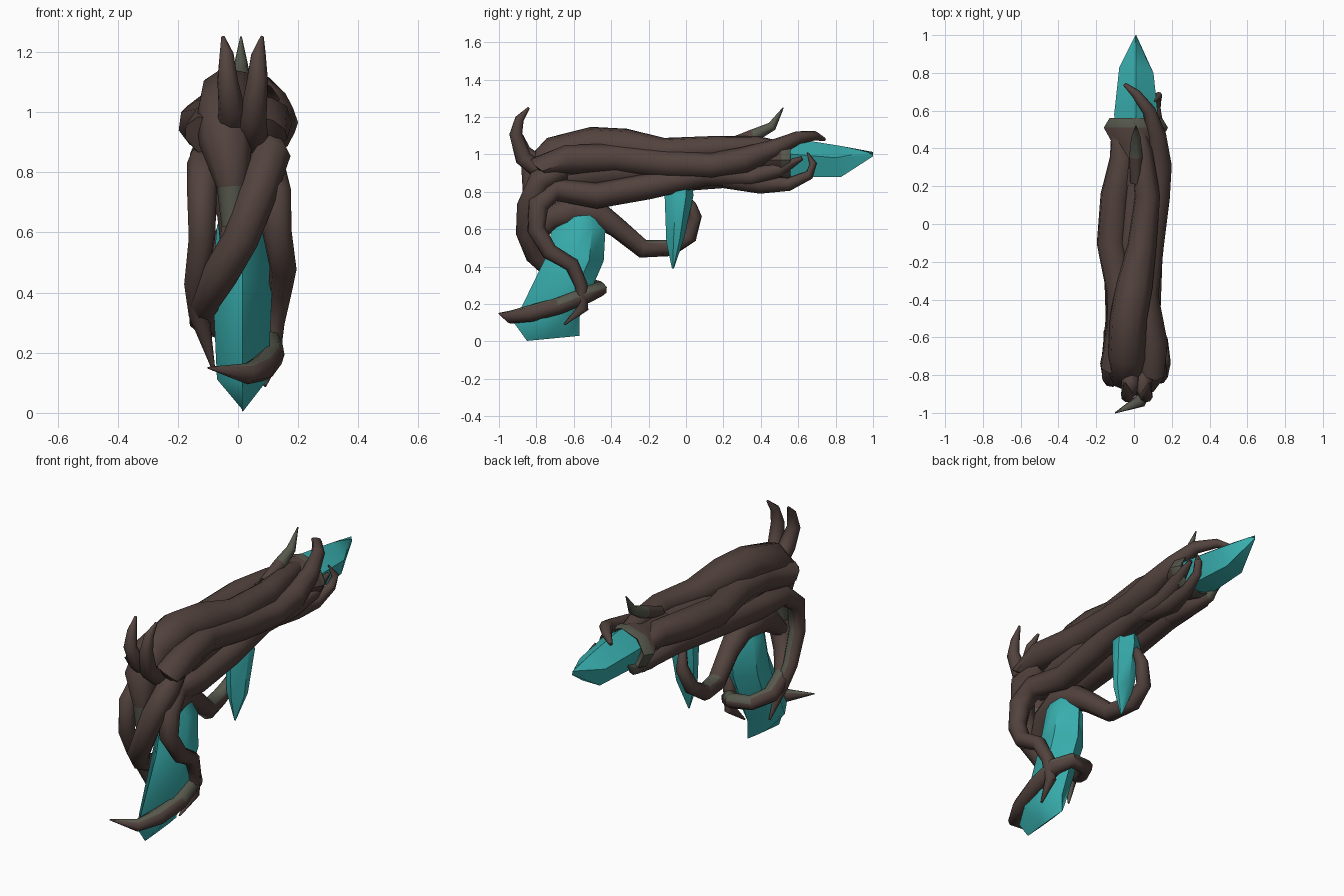
import bpy
import bmesh
import math
from mathutils import Vector

cube = bpy.data.objects.get("Cube")
if cube:
    bpy.data.objects.remove(cube, do_unlink=True)


def make_material(name, colour):
    mat = bpy.data.materials.new(name)
    mat.diffuse_color = (*colour, 1)
    mat.use_nodes = True
    node = next(n for n in mat.node_tree.nodes if n.type == 'BSDF_PRINCIPLED')
    node.inputs["Base Color"].default_value = (*colour, 1)
    node.inputs["Roughness"].default_value = 0.8
    return mat


BARK = make_material("dark bark", (0.085, 0.055, 0.047))
MOSS = make_material("grey moss", (0.095, 0.1, 0.075))
CRYSTAL = make_material("teal crystal", (0.04, 0.42, 0.42))


def loft(name, rings, materials):
    """Skin a list of equal-sized point rings, cap both ends and smooth."""
    bm = bmesh.new()
    loops = [[bm.verts.new(p) for p in ring] for ring in rings]
    count = len(loops[0])
    for a, b in zip(loops, loops[1:]):
        for i in range(count):
            j = (i + 1) % count
            bm.faces.new((a[i], a[j], b[j], b[i]))
    bm.faces.new(loops[0][::-1])
    bm.faces.new(loops[-1])
    bmesh.ops.recalc_face_normals(bm, faces=bm.faces)
    mesh = bpy.data.meshes.new(name)
    bm.to_mesh(mesh)
    bm.free()
    for mat in materials:
        mesh.materials.append(mat)
    obj = bpy.data.objects.new(name, mesh)
    bpy.context.collection.objects.link(obj)
    bpy.ops.object.select_all(action='DESELECT')
    obj.select_set(True)
    bpy.context.view_layer.objects.active = obj
    bpy.ops.object.shade_smooth_by_angle(angle=math.radians(50))
    return obj


def root(name, path, moss_start=0, moss_end=0, moss_side=None, side_from=0, sides=8):
    """Tapered root; path holds x, y, z and radius in hundredths."""
    pts = [Vector(p[:3]) / 100 for p in path]
    radii = [p[3] / 100 for p in path]
    rings = []
    normal = None
    for i, centre in enumerate(pts):
        before, after = pts[max(i - 1, 0)], pts[min(i + 1, len(pts) - 1)]
        tangent = (after - before).normalized()
        # carry the previous frame along the path so the tube does not twist
        normal = normal or tangent.orthogonal()
        normal = (normal - tangent * normal.dot(tangent)).normalized()
        side = tangent.cross(normal)
        ring = []
        for k in range(sides):
            angle = math.tau * k / sides
            offset = normal * math.cos(angle) + side * math.sin(angle)
            ring.append(centre + offset * radii[i])
        rings.append(ring)
    obj = loft(name, rings, (BARK, MOSS))
    last = len(path) - 1
    for face in obj.data.polygons:
        segment = min(face.index // sides, last - 1)
        mossy = segment < moss_start or segment >= last - moss_end
        if moss_side and segment >= side_from and face.normal.dot(Vector(moss_side)) > 0.6:
            mossy = True
        face.material_index = int(mossy)
    return obj


# Main roots twisting along the body
root("upper_root", [(-2, -82, 62, 3.5), (-2, -82, 75, 5), (-4, -80, 90, 9),
                    (-4, -70, 100, 10), (-3, -50, 105, 10), (0, -33, 104, 10),
                    (4, -12, 101, 8), (7, 15, 103, 7), (4, 38, 104, 6), (2, 52, 103, 4)],
     moss_start=1)
root("right_root", [(6, -70, 88, 4), (10, -77, 94, 7), (10, -64, 97, 8), (5, -38, 98, 8),
                    (8, -10, 95, 8), (12, 14, 94, 7), (13, 31, 97, 7), (12, 47, 103, 5),
                    (8, 60, 109, 3.5), (1, 69, 110, 2.5), (-5, 74, 108, 1)])
root("left_root", [(-8, -70, 86, 4), (-11, -75, 93, 7), (-7, -55, 97, 8),
                   (-7, -35, 97, 8), (-12, -10, 96, 8), (-10, 15, 98, 8),
                   (-6, 35, 99, 7), (-8, 53, 98, 4)])
root("core_root", [(0, -78, 85, 6), (0, -55, 90, 10), (0, -20, 93, 10),
                   (0, 15, 95, 9), (0, 45, 96, 9)])

# Lower roots that run back and coil down the grip
root("right_grip_root", [(13, 62, 98, 1), (12, 50, 92, 4), (9, 35, 88, 5), (8, 10, 89, 6),
                         (8, -20, 83, 7), (7, -48, 78, 7), (10, -70, 81, 6),
                         (12, -79, 73, 6), (13, -80, 60, 5), (15, -73, 48, 4.5),
                         (14, -61, 41, 4), (12, -56, 30, 3.5), (11, -55, 18, 3),
                         (9, -65, 9, .5)])
root("left_grip_root", [(-6, 50, 87, 4), (-6, 20, 88, 6), (-9, -20, 86, 7),
                        (-8, -50, 82, 7), (-11, -70, 83, 6), (-12, -81, 74, 5),
                        (-12, -82, 58, 4.5), (-14, -73, 43, 4), (-13, -67, 33, 3.5),
                        (-8, -63, 14, .5)], moss_side=(0.4, 0.9, 0))
root("coiling_front_root", [(8, -66, 92, 6), (11, -78, 86, 6.5), (6, -84, 72, 6.5),
                            (1, -85, 58, 6), (-6, -80, 46, 6), (-11, -71, 37, 5),
                            (-12, -58, 31, 4.5), (-7, -48, 29, 4), (4, -46, 28, 4),
                            (10, -53, 25, 4.5), (11, -68, 19, 4.5), (8, -83, 15, 4.5),
                            (3, -94, 13, 3.5), (-10, -100, 15, .3)],
     moss_side=(0.3, 0.3, 0.9), side_from=5)

# Curved horns on the back end
for name, x, lean, lift in (("left_horn", -2, -3, 0), ("right_horn", 5, 3, -3)):
    root(name, [(x, -62, 94 + lift, 4), (x, -78, 94 + lift, 5), (x, -87, 101 + lift, 4.5),
                (x + lean * .5, -91, 111, 3.5), (x + lean * .6, -89, 119, 2.5),
                (x + lean, -84, 125, .6)])

# Thorn above the muzzle
root("top_thorn", [(1, 22, 105, 3), (1, 36, 110, 3.5), (1, 46, 115, 2.5), (1, 52, 125, .3)],
     moss_end=2)

# Flared socket holding the muzzle crystal
socket_rings = []
for y, half_width, half_height in ((.2, .11, .08), (.42, .12, .1), (.51, .17, .12),
                                   (.56, .14, .115), (.52, .09, .08)):
    socket_rings.append([(0.01 + half_width * math.cos(math.tau * k / 8), y,
                          0.97 + half_height * math.sin(math.tau * k / 8))
                         for k in range(8)])
socket = loft("muzzle_socket", socket_rings, (BARK, MOSS))
for face in socket.data.polygons:
    face.material_index = int(face.center.y > 0.5)

# Claws gripping the muzzle crystal
root("lower_right_claw", [(7, 20, 87, 5), (7, 40, 84, 5), (10, 55, 84, 3.5),
                          (12, 66, 89, 2.5), (13, 68, 95, 2), (11, 65, 101, .4)])
root("lower_left_claw", [(-5, 25, 87, 5), (-4, 42, 86, 5), (-6, 55, 87, 3), (-7, 62, 92, .5)],
     moss_end=1)

# Guard root hooking round the small crystal
root("guard_root", [(-2, -82, 56, 4), (0, -72, 66, 7), (0, -60, 70, 9), (0, -47, 68, 7),
                    (-1, -37, 61, 5.5), (-3, -23, 49.5, 5), (-6, -8, 50, 4.5),
                    (-5, 2, 56, 4), (-1, 5, 67, 3.5), (0, 3, 73, 2.5), (0, 0, 79, .4)],
     moss_side=(0, -0.4, 0.9), side_from=4)


def crystal(name, x, sections):
    """Six-sided blade along z: front y, front z, back y, back z, half width."""
    rings = []
    for front, front_z, back, back_z, half in sections:
        ring = []
        for side, t in ((0, 0), (1, .4), (1, .75), (0, 1), (-1, .75), (-1, .4)):
            ring.append((x + side * half, front + (back - front) * t,
                         front_z + (back_z - front_z) * t))
        rings.append(ring)
    return loft(name, rings, (CRYSTAL,))


crystal("grip_crystal", .015, [(-.85, .003, -.57, .03, .003), (-.92, .1, -.57, .13, .085),
                               (-.75, .45, -.44, .43, .1), (-.71, .63, -.43, .61, .085),
                               (-.68, .72, -.47, .7, .04)])
crystal("trigger_crystal", .03, [(-.075, .39, -.065, .39, .003), (-.105, .53, -.01, .55, .055),
                                 (-.115, .8, .04, .78, .075), (-.1, .88, .03, .88, .05)])

# Muzzle crystal, a faceted point lying along y
muzzle_rings = []
for y, half_width, low, high in ((.42, .1, .89, 1.06), (.58, .115, .88, 1.085),
                                 (.83, .088, .88, 1.045), (1.0, .003, .99, .996)):
    middle = (low + high) / 2
    muzzle_rings.append([(0.01, y, high), (0.015 + half_width, y - .03, middle + .02),
                         (0.01 + half_width * .6, y, low), (0.01 - half_width * .6, y, low),
                         (0.01 - half_width, y, middle + .02)])
loft("muzzle_crystal", muzzle_rings, (CRYSTAL,))
